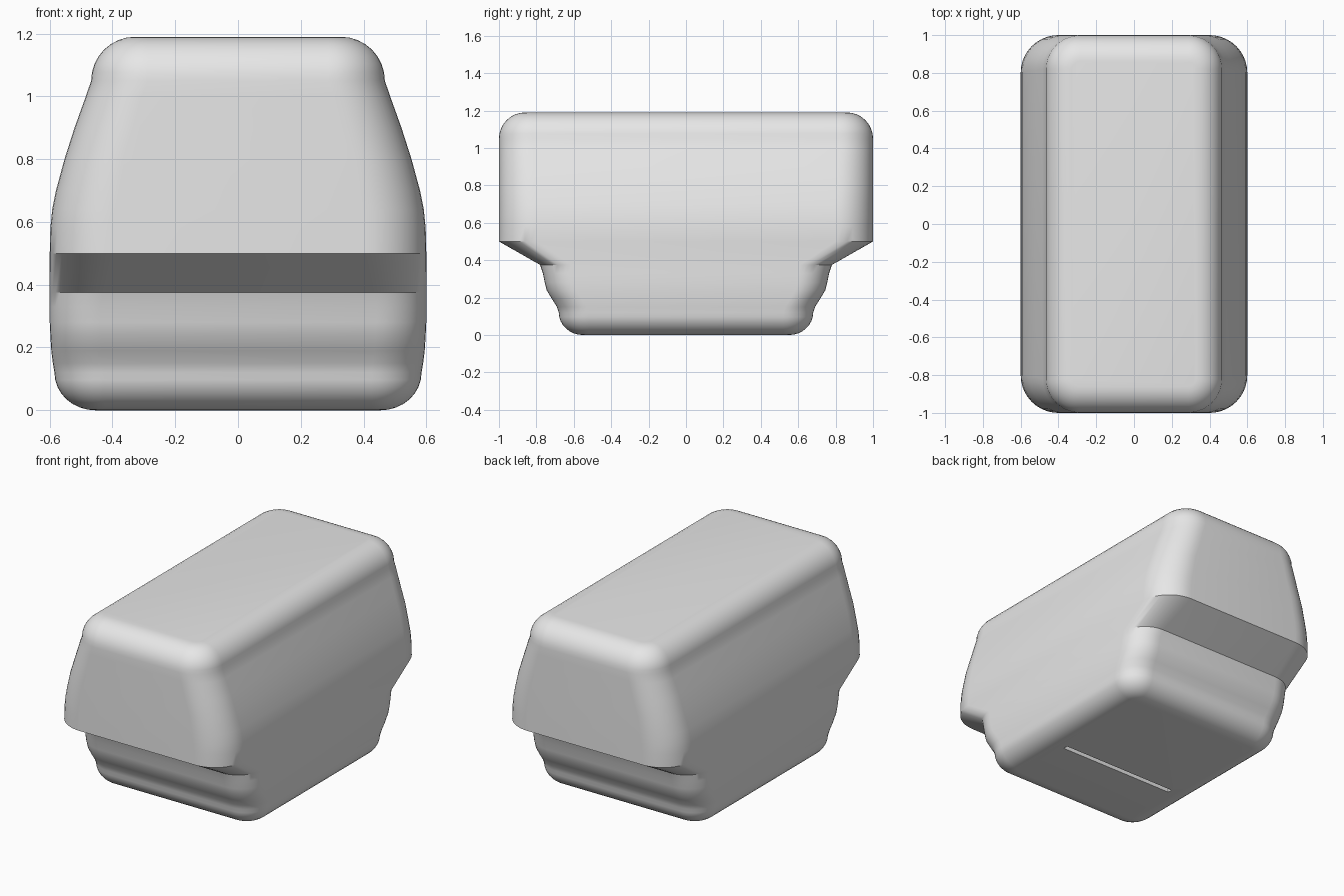
import bpy, bmesh
from math import sin, cos, pi, radians

cube = bpy.data.objects.get("Cube")
if cube:
    bpy.data.objects.remove(cube, do_unlink=True)

grey = bpy.data.materials.new("plain grey")
grey.use_nodes = True
colour = (0.8, 0.8, 0.8, 1)
grey.diffuse_color = colour
grey.node_tree.nodes["Principled BSDF"].inputs["Base Color"].default_value = colour

CORNER_STEPS = 10
EDGE_STEPS = 8


def rounded_ring(bm, z, half_x, half_y, radius):
    """Rounded rectangle of vertices at one height."""
    ring = []
    for quarter, (sx, sy) in enumerate([(1, 1), (-1, 1), (-1, -1), (1, -1)]):
        for step in range(CORNER_STEPS + 1):
            a = (quarter + step / CORNER_STEPS) * pi / 2
            ring.append(bm.verts.new((sx * (half_x - radius) + radius * cos(a),
                                      sy * (half_y - radius) + radius * sin(a), z)))
    return ring


def rolled_edge(section, reach, rise):
    """Sections that roll a wall over into a flat top or bottom."""
    z, half_x, half_y, radius = section
    rolled = []
    for step in range(1, EDGE_STEPS + 1):
        a = step / EDGE_STEPS * pi / 2
        inset = reach * (1 - cos(a))
        rolled.append((z + rise * sin(a), half_x - inset, half_y - inset, radius - inset))
    return rolled


def loft(name, sections):
    bm = bmesh.new()
    rings = [rounded_ring(bm, *s) for s in sections]
    for low, high in zip(rings, rings[1:]):
        for i in range(len(low)):
            j = (i + 1) % len(low)
            bm.faces.new((low[i], low[j], high[j], high[i]))
    bm.faces.new(rings[0][::-1])
    bm.faces.new(rings[-1])
    mesh = bpy.data.meshes.new(name)
    bm.to_mesh(mesh)
    bm.free()
    mesh.materials.append(grey)
    obj = bpy.data.objects.new(name, mesh)
    bpy.context.collection.objects.link(obj)
    return obj


# Walls from the wavy foot, over the stepped overhang, to the tapered upper body:
# height, half width, half length, corner radius
walls = [
    (0.12, 0.585, 0.68, 0.16),
    (0.15, 0.59, 0.69, 0.16),
    (0.19, 0.595, 0.715, 0.16),
    (0.24, 0.598, 0.745, 0.16),
    (0.28, 0.6, 0.755, 0.16),
    (0.33, 0.6, 0.765, 0.16),
    (0.375, 0.6, 0.78, 0.17),
    (0.5, 0.6, 1, 0.2),
    (0.58, 0.598, 1, 0.2),
    (0.64, 0.592, 1, 0.2),
    (0.7, 0.58, 1, 0.2),
    (0.8, 0.553, 1, 0.19),
    (0.9, 0.521, 1, 0.19),
    (1, 0.485, 1, 0.18),
    (1.05, 0.468, 1, 0.18),
]
foot = rolled_edge(walls[0], 0.13, -0.12)[::-1]
crown = rolled_edge(walls[-1], 0.14, 0.14)
body = loft("body", foot + walls + crown)

# Narrow slot across the underside
bpy.ops.mesh.primitive_cube_add(size=1, location=(0, -0.15, 0))
cutter = bpy.context.object
cutter.name = "slot_cutter"
cutter.scale = (0.8, 0.03, 0.05)
cutter.data.materials.append(grey)
cutter.hide_render = True
cutter.hide_set(True)
slot = body.modifiers.new("underside slot", 'BOOLEAN')
slot.operation = 'DIFFERENCE'
slot.solver = 'EXACT'
slot.object = cutter

# Apply the cut, then smooth the walls but keep the step crisp
bpy.ops.object.select_all(action='DESELECT')
bpy.context.view_layer.objects.active = body
body.select_set(True)
bpy.ops.object.modifier_apply(modifier=slot.name)
bpy.data.objects.remove(cutter, do_unlink=True)
bpy.ops.object.shade_smooth_by_angle(angle=radians(30))
